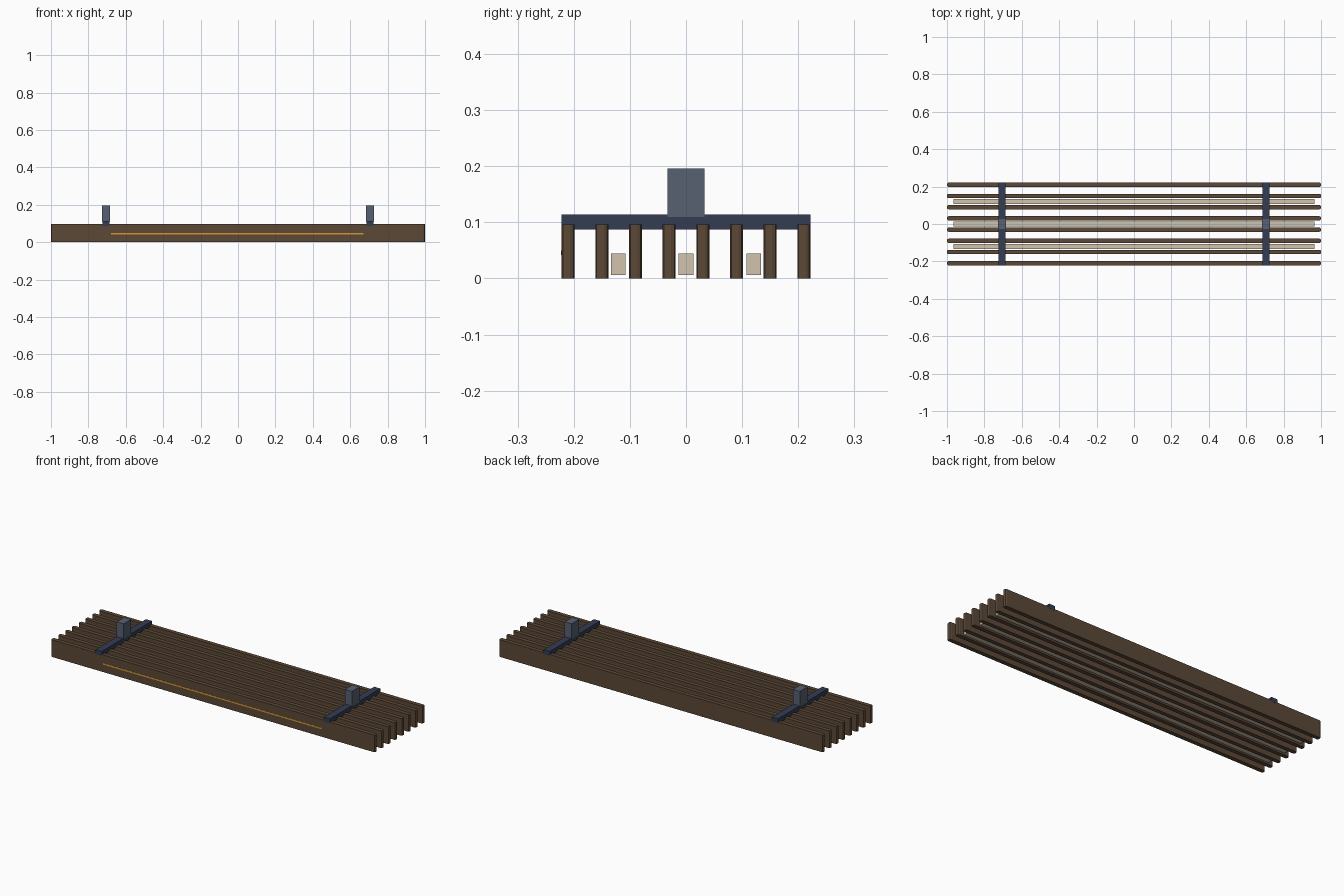
import bpy, bmesh

cube = bpy.data.objects.get("Cube")
if cube:
    bpy.data.objects.remove(cube, do_unlink=True)


def material(name, rgb):
    m = bpy.data.materials.new(name)
    m.use_nodes = True
    m.diffuse_color = (*rgb, 1)
    m.node_tree.nodes["Principled BSDF"].inputs["Base Color"].default_value = (*rgb, 1)
    return m


walnut = material("walnut brown", (0.105, 0.065, 0.038))
navy = material("dark navy metal", (0.033, 0.045, 0.085))
steel = material("slate blue metal", (0.095, 0.12, 0.17))
cream = material("cream diffuser", (0.64, 0.55, 0.42))
amber = material("amber strip", (0.65, 0.31, 0.03))


def box(name, centre, size, mat, corner=0.0):
    """Box, optionally with its upright edges rounded."""
    bm = bmesh.new()
    bmesh.ops.create_cube(bm, size=1)
    for v in bm.verts:
        v.co = [c + a * s for c, a, s in zip(centre, v.co, size)]
    if corner:
        upright = [e for e in bm.edges
                   if abs(e.verts[0].co.z - e.verts[1].co.z) > size[2] / 2]
        bmesh.ops.bevel(bm, geom=upright, offset=corner, segments=2,
                        profile=0.5, affect='EDGES')
    mesh = bpy.data.meshes.new(name)
    bm.to_mesh(mesh)
    bm.free()
    mesh.materials.append(mat)
    obj = bpy.data.objects.new(name, mesh)
    bpy.context.collection.objects.link(obj)
    return obj


# Eight long slats
for i in range(8):
    box(f"slat_{i + 1}", (0, (i - 3.5) * 0.06, 0.048), (2, 0.023, 0.096), walnut, 0.008)

# Light strips between the slats
for name, y in (("front", -0.121), ("middle", 0), ("back", 0.121)):
    box(f"{name}_light_strip", (0, y, 0.025), (1.93, 0.026, 0.038), cream)

# Cross bars and hanging blocks
for name, x in (("right", -0.705), ("left", 0.705)):
    box(f"{name}_cross_bar", (x, 0, 0.1005), (0.038, 0.444, 0.026), navy)
    box(f"{name}_mount_block", (x, 0, 0.1525), (0.042, 0.066, 0.086), steel)

# Thin inlay on the front slat
box("front_inlay", (-0.003, -0.2215, 0.046), (1.35, 0.002, 0.008), amber)
